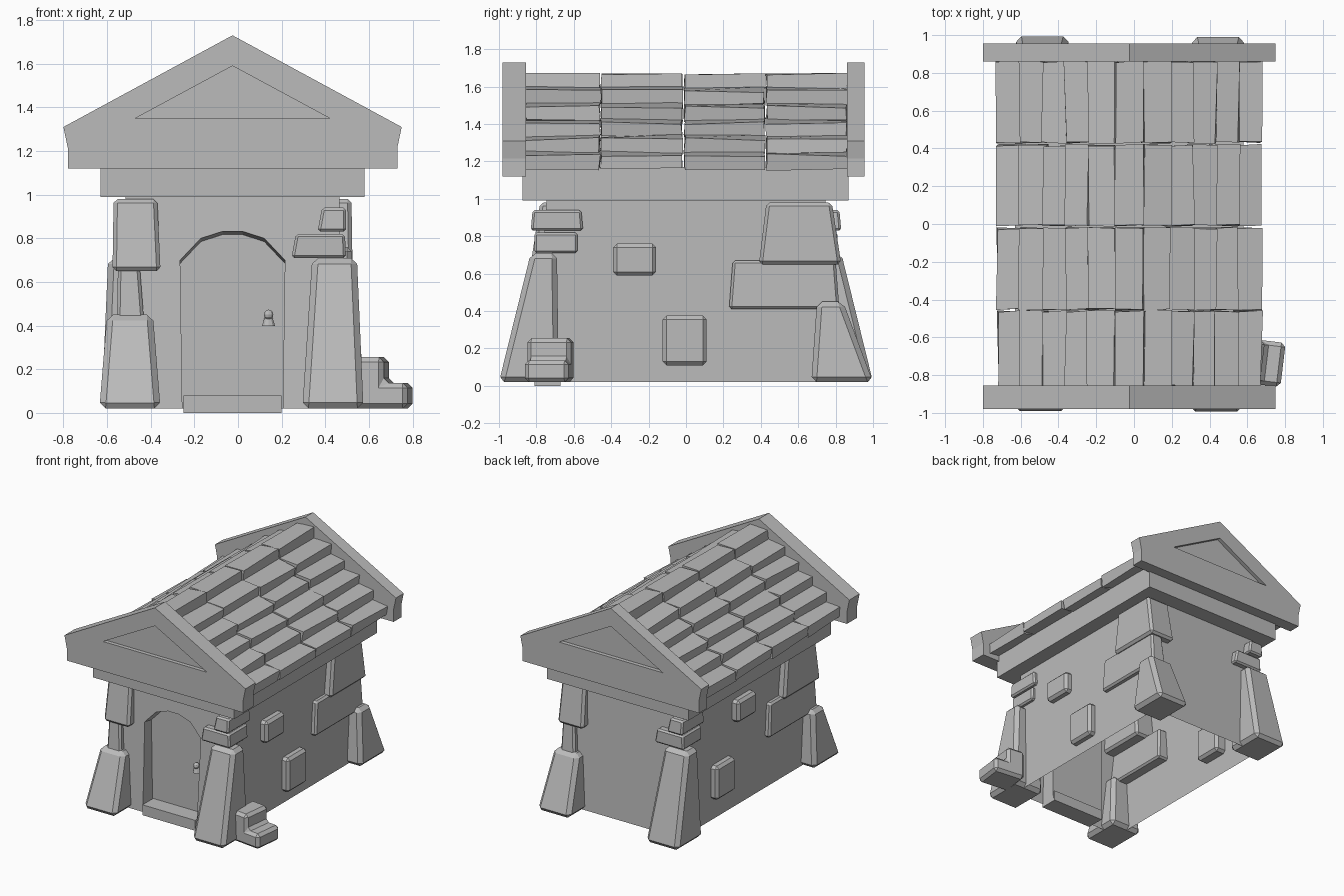
import bpy, bmesh, math, random
from mathutils import Matrix, Vector

random.seed(4)
if "Cube" in bpy.data.objects:
    bpy.data.objects.remove(bpy.data.objects["Cube"])

stone = bpy.data.materials.new("grey_stone")
stone.use_nodes = True
GREY = (0.5, 0.5, 0.5, 1)
stone.diffuse_color = GREY
stone.node_tree.nodes["Principled BSDF"].inputs["Base Color"].default_value = GREY

CX = -0.025  # centre line of the building
HALF_TURN = Matrix.Translation((2 * CX, 0, 0)) @ Matrix.Rotation(math.pi, 4, 'Z')


def finish(name, bm, bevel=0):
    bmesh.ops.recalc_face_normals(bm, faces=bm.faces)
    me = bpy.data.meshes.new(name)
    bm.to_mesh(me)
    bm.free()
    me.materials.append(stone)
    ob = bpy.data.objects.new(name, me)
    bpy.context.collection.objects.link(ob)
    if bevel:
        mod = ob.modifiers.new("chamfer", 'BEVEL')
        mod.width = bevel
        mod.segments = 1
    return ob


def add_prism(bm, profile, y0, y1):
    """Extrude an x-z profile along y."""
    a = [bm.verts.new((x, y0, z)) for x, z in profile]
    b = [bm.verts.new((x, y1, z)) for x, z in profile]
    front = bm.faces.new(a)
    bm.faces.new(b[::-1])
    for i in range(len(a)):
        j = (i + 1) % len(a)
        bm.faces.new((a[i], b[i], b[j], a[j]))
    return front, a + b


def add_block(bm, low, high, z0, z1):
    """Tapered block; low and high are (x0, x1, y0, y1)."""
    rings = []
    for (x0, x1, y0, y1), z in ((low, z0), (high, z1)):
        rings.append([bm.verts.new((x, y, z)) for x, y in
                      ((x0, y0), (x1, y0), (x1, y1), (x0, y1))])
    a, b = rings
    bm.faces.new(a)
    bm.faces.new(b)
    for i in range(4):
        j = (i + 1) % 4
        bm.faces.new((a[i], a[j], b[j], b[i]))


def block(name, low, high, z0, z1, bevel=0.022, turned=None):
    """Block, with an optional copy on the diagonally opposite corner."""
    for label, mat in ((name, Matrix()), (turned, HALF_TURN)):
        if label:
            bm = bmesh.new()
            add_block(bm, low, high or low, z0, z1)
            bm.transform(mat)
            finish(label, bm, bevel)


# Walls: open-bottomed shell, end walls leaning in, with a recessed arched doorway
X0, X1, BASE, TOP = -0.515, 0.465, 0.02, 1.0


def wall_y(z):
    return 0.8 - 0.055 * (z - BASE)


arch = [(-0.255, BASE), (-0.265, 0.7), (-0.17, 0.8), (-0.07, 0.832),
        (0.02, 0.832), (0.12, 0.8), (0.215, 0.7), (0.205, BASE)]
bm = bmesh.new()
rim = [bm.verts.new((x, -wall_y(z), z)) for x, z in arch]
inner = [bm.verts.new((x, -0.68, z - 0.015 * (z > BASE))) for x, z in arch]
fl, fr, tr, tl, bl, br, btr, btl = [
    bm.verts.new((x, s * wall_y(z), z)) for s in (-1, 1)
    for x, z in ((X0, BASE), (X1, BASE), (X1, TOP), (X0, TOP))]
for f in ([fl] + rim + [fr, tr, tl], inner, (fr, br, btr, tr),
          (br, bl, btl, btr), (bl, fl, tl, btl), (tl, tr, btr, btl)):
    bm.faces.new(f)
for i in range(len(arch) - 1):
    bm.faces.new((rim[i], inner[i], inner[i + 1], rim[i + 1]))
finish("walls", bm)

block("door_sill", (-0.25, 0.2, -0.81, -0.67), None, 0, 0.08, 0)

# Door knob: flared mount and ball
bm = bmesh.new()
bmesh.ops.create_cone(bm, cap_ends=True, segments=10, radius1=0.032, radius2=0.016,
                      depth=0.05, matrix=Matrix.Translation((0.14, -0.70, 0.422)))
bmesh.ops.create_uvsphere(bm, u_segments=10, v_segments=6, radius=0.023,
                          matrix=Matrix.Translation((0.14, -0.71, 0.45)))
finish("door_knob", bm)

# Corner buttresses and stacked stones, repeated on the opposite corners
block("front_left_buttress", (0.295, 0.575, -1.0, -0.68), (0.34, 0.545, -0.83, -0.69),
      0.02, 0.71, 0.028, "back_right_buttress")
block("front_left_lower_stone", (0.245, 0.495, -0.81, -0.58), (0.265, 0.49, -0.81, -0.58),
      0.71, 0.82, 0.012, "back_right_lower_stone")
block("front_left_upper_stone", (0.365, 0.495, -0.83, -0.55), (0.385, 0.495, -0.82, -0.56),
      0.83, 0.94, 0.012, "back_right_upper_stone")
block("front_right_buttress", (-0.635, -0.355, -1.0, -0.67), (-0.6, -0.39, -0.84, -0.7),
      0.02, 0.45, 0.028, "back_left_buttress")
block("front_right_middle_stone", (-0.555, -0.43, -0.82, -0.23), (-0.55, -0.45, -0.8, -0.25),
      0.41, 0.67, 0.014, "back_left_middle_stone")
block("front_right_top_stone", (-0.575, -0.355, -0.83, -0.39), (-0.57, -0.37, -0.78, -0.43),
      0.65, 0.98, 0.018, "back_left_top_stone")

# Loose stones set in the side walls
block("left_upper_wall_stone", (0.38, 0.52, -0.39, -0.16), None, 0.59, 0.76, 0.02)
block("left_lower_wall_stone", (0.38, 0.52, -0.125, 0.11), None, 0.11, 0.375, 0.02)
block("right_upper_wall_stone", (-0.57, -0.43, -0.06, 0.17), None, 0.68, 0.85, 0.02)
block("right_lower_wall_stone", (-0.57, -0.43, 0.2, 0.43), None, 0.18, 0.44, 0.02)

# Stepped stone beside the front buttress
bm = bmesh.new()
add_prism(bm, [(0.53, 0.02), (0.79, 0.02), (0.79, 0.137), (0.68, 0.137),
               (0.68, 0.255), (0.53, 0.255)], -0.85, -0.615)
pivot = Vector((0.67, -0.73, 0))
bmesh.ops.rotate(bm, verts=bm.verts, cent=pivot, matrix=Matrix.Rotation(-0.12, 3, 'Z'))
finish("stepped_stone", bm, 0.022)

# Cornice slab
block("cornice", (-0.63, 0.58, -0.875, 0.87), None, 0.99, 1.17, 0)

# Gable ends with a sunken triangular panel on the outer face
gable = [(-0.755, 1.12), (-0.755, 1.215), (-0.775, 1.31), (0, 1.73),
         (0.775, 1.31), (0.755, 1.215), (0.755, 1.12)]
panel = [(-0.445, 1.35), (0, 1.59), (0.445, 1.35)]
for name, outer, inside in (("front_gable", -0.98, -0.855), ("back_gable", 0.955, 0.86)):
    bm = bmesh.new()
    face, verts = add_prism(bm, [(CX + x, z) for x, z in gable], outer, inside)
    ring = verts[:len(gable)]
    bm.faces.remove(face)
    depth = math.copysign(0.03, inside - outer)
    lip = [bm.verts.new((CX + x, outer, z)) for x, z in panel]
    sunk = [bm.verts.new((CX + x, outer + depth, z)) for x, z in panel]
    bm.faces.new(sunk)
    for i in range(3):
        j = (i + 1) % 3
        bm.faces.new((lip[i], lip[j], sunk[j], sunk[i]))
    bm.faces.new((ring[1], ring[2], ring[3], lip[1], lip[0]))
    bm.faces.new((ring[3], ring[4], ring[5], lip[2], lip[1]))
    bm.faces.new((ring[1], lip[0], lip[2], ring[5]))
    bm.faces.new((ring[0], ring[1], ring[5], ring[6]))
    finish(name, bm)

# Roof: stepped rows of uneven slabs on each slope, and ridge caps
bays = [(-0.858, -0.462), (-0.452, -0.022), (-0.008, 0.418), (0.43, 0.862)]


def jitter(verts, amount):
    for v in verts:
        v.co += Vector((random.uniform(-amount, amount), random.uniform(-0.007, 0.007),
                        random.uniform(-amount, amount)))


for side, label in ((1, "left"), (-1, "right")):
    bm = bmesh.new()
    for row in range(5):
        x = 0.7 - 0.12 * row
        z = 1.158 + 0.086 * row
        profile = [(x - 0.005, z), (x, z + 0.075), (x - 0.15, z + 0.095), (x - 0.15, z + 0.02)]
        for y0, y1 in bays:
            verts = add_prism(bm, [(CX + side * px, pz) for px, pz in profile], y0, y1)[1]
            jitter(verts, 0.009)
    finish(label + "_roof_slabs", bm)

bm = bmesh.new()
for y0, y1 in bays:
    verts = add_prism(bm, [(CX + x, z) for x, z in
                           ((-0.08, 1.59), (-0.075, 1.668), (0.075, 1.668), (0.08, 1.59))],
                      y0, y1)[1]
    jitter(verts, 0.006)
finish("ridge_caps", bm)
